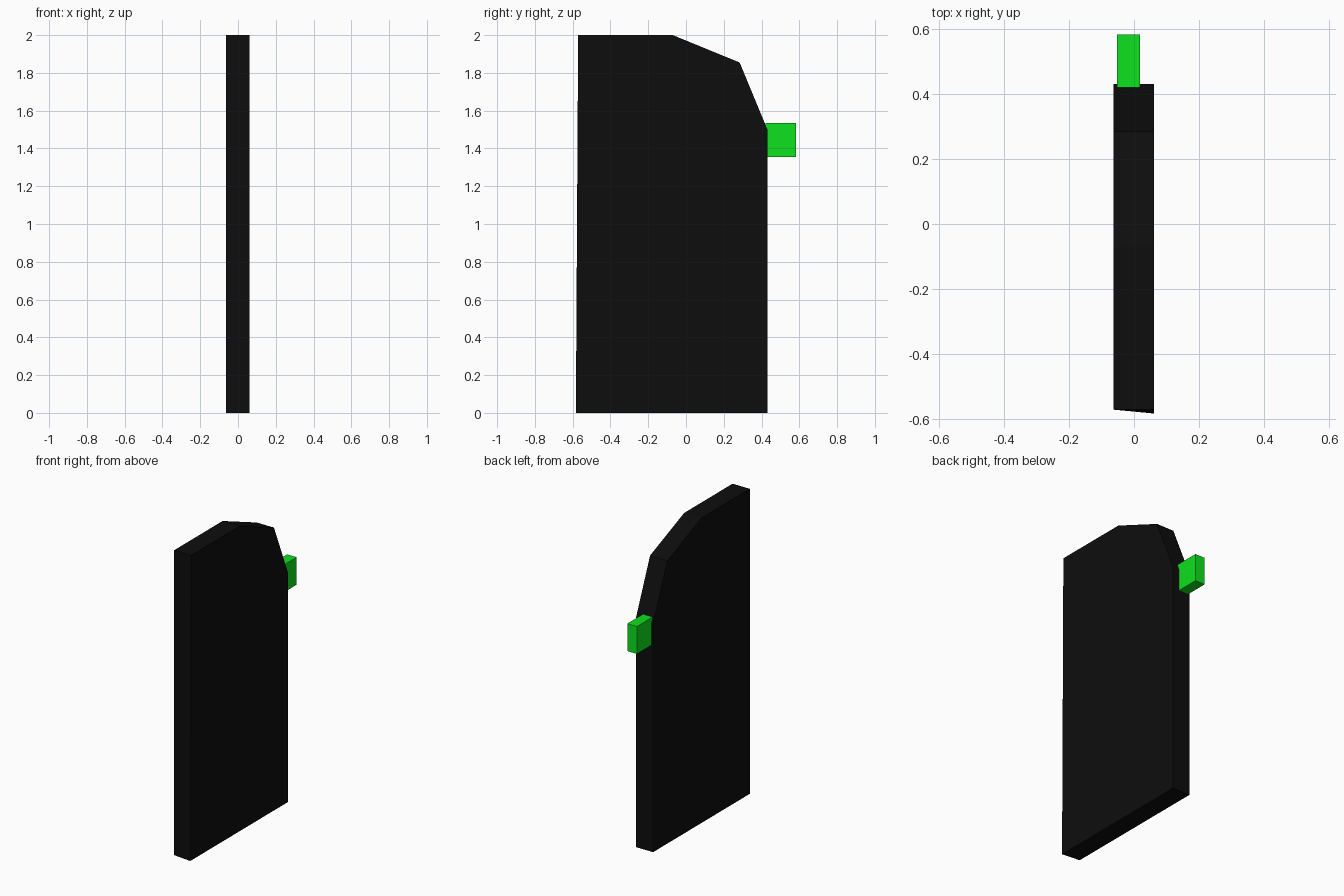
import bpy, bmesh

if "Cube" in bpy.data.objects:
    bpy.data.objects.remove(bpy.data.objects["Cube"])


def material(name, color):
    mat = bpy.data.materials.new(name)
    mat.diffuse_color = color
    mat.use_nodes = True
    mat.node_tree.nodes["Principled BSDF"].inputs["Base Color"].default_value = mat.diffuse_color
    return mat


def extrude_profile(name, profile, x0, x1, mat):
    """Extrude a closed (y, z) profile along x."""
    bm = bmesh.new()
    face = bm.faces.new([bm.verts.new((x0, y, z)) for y, z in profile])
    new = bmesh.ops.extrude_face_region(bm, geom=[face])["geom"]
    for v in new:
        if isinstance(v, bmesh.types.BMVert):
            v.co.x = x1
            # outer bottom front corner kicks slightly forward
            if name == "door_panel" and v.co.y < -0.5 and v.co.z < 0.1:
                v.co.y = -0.583
    bmesh.ops.recalc_face_normals(bm, faces=bm.faces)
    mesh = bpy.data.meshes.new(name)
    bm.to_mesh(mesh)
    bm.free()
    mesh.materials.append(mat)
    obj = bpy.data.objects.new(name, mesh)
    bpy.context.collection.objects.link(obj)
    return obj


black = material("black", (0.004, 0.004, 0.004, 1))
green = material("green", (0.004, 0.75, 0.013, 1))

# Tall slab with a faceted rounded shoulder
extrude_profile("door_panel",
                [(-0.571, 0), (0.431, 0), (0.431, 1.5), (0.284, 1.855),
                 (-0.07, 2), (-0.571, 2)], -0.063, 0.062, black)

# Small block on the back edge
extrude_profile("green_block",
                [(0.42, 1.355), (0.583, 1.355), (0.583, 1.535), (0.42, 1.535)],
                -0.052, 0.018, green)
